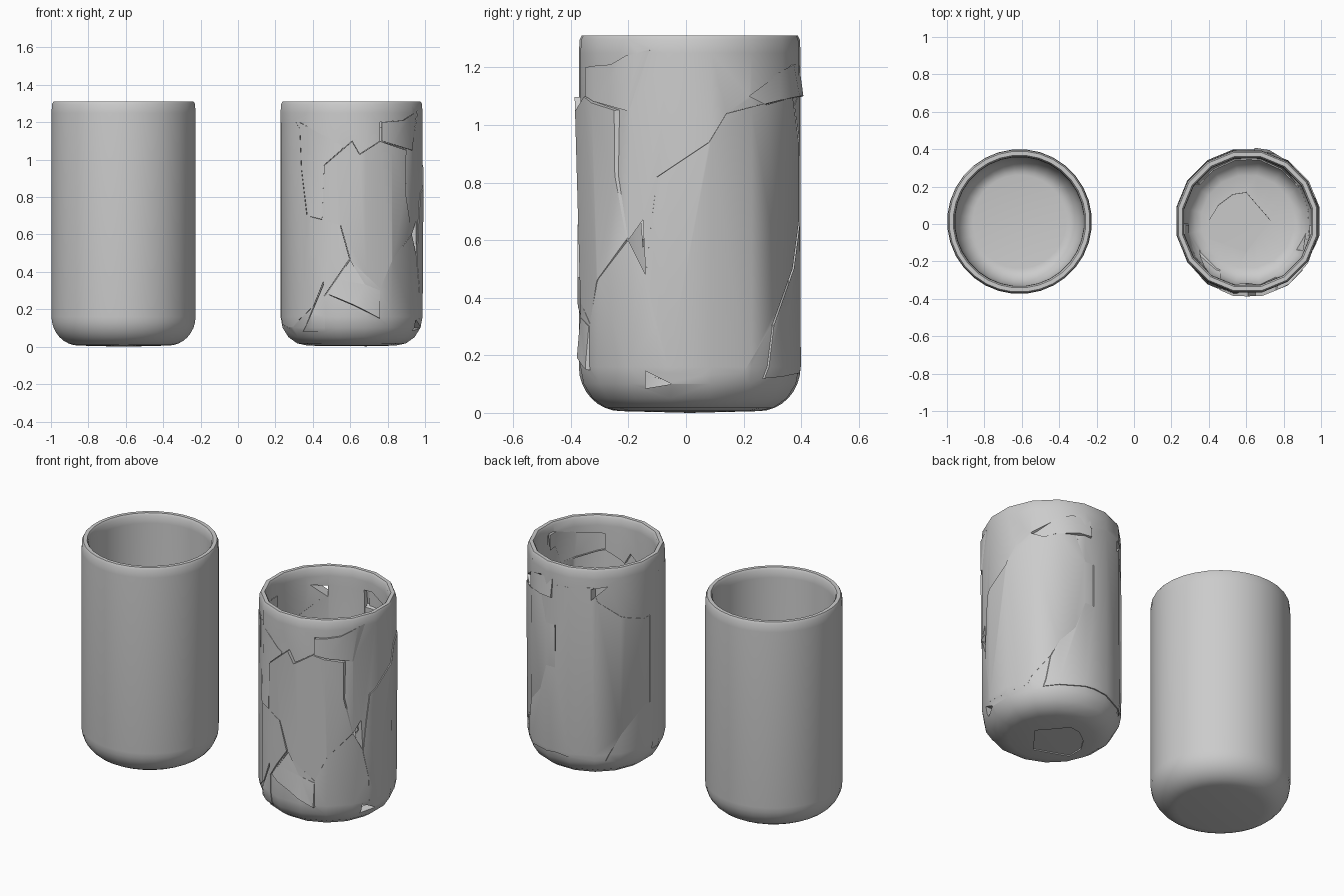
import bpy, bmesh, math, random
from mathutils import Matrix, Vector

if "Cube" in bpy.data.objects:
    bpy.data.objects.remove(bpy.data.objects["Cube"])

random.seed(4)
CY = 0.013
R, H = 0.387, 1.31


def link(name, bm):
    bmesh.ops.recalc_face_normals(bm, faces=bm.faces)
    me = bpy.data.meshes.new(name)
    bm.to_mesh(me)
    bm.free()
    ob = bpy.data.objects.new(name, me)
    bpy.context.collection.objects.link(ob)
    return ob


def corner(flat, radius, z_low, z_high, steps):
    """Rounded bottom corner as a quarter ellipse."""
    arc = [math.pi / 2 * i / steps for i in range(steps + 1)]
    return [(flat + (radius - flat) * math.sin(t), z_high - (z_high - z_low) * math.cos(t)) for t in arc]


def cup(name, cx, sides, steps):
    """Hollow cup with rounded base and a small bevelled rim."""
    wall = 0.042
    rim = [(R, H - 0.06), (R - 0.003, H - 0.013), (R - 0.01, H),
           (R - wall + 0.01, H), (R - wall + 0.002, H - 0.013), (R - wall, H - 0.06)]
    inner = corner(0.25, R - wall, 0.055, 0.2, steps)[::-1]
    profile = corner(0.24, R, 0.006, 0.16, steps) + rim + inner
    bm = bmesh.new()
    chain = [bm.verts.new((r, 0, z)) for r, z in [(0, 0)] + profile + [(0, 0.052)]]
    edges = [bm.edges.new(pair) for pair in zip(chain, chain[1:])]
    bmesh.ops.spin(bm, geom=chain + edges, cent=(0, 0, 0), axis=(0, 0, 1),
                   angle=2 * math.pi, steps=sides, use_duplicate=False)
    bmesh.ops.remove_doubles(bm, verts=bm.verts, dist=0.0005)
    bmesh.ops.rotate(bm, verts=bm.verts, cent=(0, 0, 0), matrix=Matrix.Rotation(math.pi / sides, 3, "Z"))
    bmesh.ops.translate(bm, verts=bm.verts, vec=(cx, CY, 0))
    return link(name, bm)


def jagged(pts):
    """Break long outline edges with small random steps."""
    out = []
    for p, q in zip(pts, pts[1:] + pts[:1]):
        p, q = Vector(p), Vector(q)
        out.append(p)
        if (q - p).length > 0.3:
            d = q - p
            out.append(p + d * 0.5 + Vector((-d.y, d.x)) * random.uniform(-0.08, 0.08))
    return out


def prism(view, pts):
    """Cutter: outline drawn in one view, swept from the cup axis outwards."""
    near, far, place = {
        "front": (-0.6, 0.0, lambda u, w, d: (u, d, w)),
        "back": (0.03, 0.6, lambda u, w, d: (u, d, w)),
        "right": (0.62, 1.2, lambda u, w, d: (d, u, w)),
        "top": (-0.1, 0.12, lambda u, w, d: (u, w, d))}[view]
    bm = bmesh.new()
    face = bm.faces.new([bm.verts.new(place(u, w, near)) for u, w in pts])
    end = bmesh.ops.extrude_face_region(bm, geom=[face], use_keep_orig=True)["geom"]
    shift = Vector(place(0, 0, far)) - Vector(place(0, 0, near))
    bmesh.ops.translate(bm, verts=[g for g in end if isinstance(g, bmesh.types.BMVert)], vec=shift)
    ob = link("cutter", bm)
    ob.hide_render = True
    return ob


def boolean(ob, cutter, op):
    m = ob.modifiers.new("cut", "BOOLEAN")
    m.operation, m.object, m.solver = op, cutter, "EXACT"
    bpy.context.view_layer.update()
    me = bpy.data.meshes.new_from_object(ob.evaluated_get(bpy.context.evaluated_depsgraph_get()))
    ob.modifiers.clear()
    ob.data = me


def split(name, view, pts, out=None, axis="X", deg=0.0):
    """Cut a shard off the body, then push and tilt it; no push leaves a gap."""
    cutter = prism(view, jagged(pts))
    if out is not None:
        piece = broken.copy()
        piece.data = broken.data.copy()
        piece.name = name
        bpy.context.collection.objects.link(piece)
        boolean(piece, cutter, "INTERSECT")
        vs = piece.data.vertices
        if len(vs):
            c = sum((v.co for v in vs), Vector()) / len(vs)
            push = {"front": (0, -out, 0), "back": (0, out, 0),
                    "right": (out, 0, 0), "top": (0, 0, out)}[view]
            piece.data.transform(Matrix.Translation(c + Vector(push))
                                 @ Matrix.Rotation(math.radians(deg), 4, axis)
                                 @ Matrix.Translation(-c))
        parts.append(piece)
    boolean(broken, cutter, "DIFFERENCE")
    bpy.data.objects.remove(cutter)


# Intact cup and coarser broken cup
intact = cup("intact_cup", -0.612, 32, 8)
broken = cup("broken_cup_body", 0.607, 16, 4)
parts = [intact, broken]

# Small missing chips
split("side_gap", "right", [(-0.2, 0.6), (-0.15, 0.67), (-0.14, 0.48)])
split("base_gap", "right", [(-0.14, 0.145), (-0.05, 0.1), (-0.14, 0.085)])
split("back_gap", "back", [(0.34, 1.2), (0.41, 1.19), (0.41, 1.12)])

# Front shards
split("lower_front_shard", "front",
      [(0.6, 0.46), (0.48, 0.28), (0.62, 0.22), (0.76, 0.15), (0.76, 0.3), (0.68, 0.33)], 0.006, "X", -5)
split("corner_shard", "front", [(0.35, 0.08), (0.46, 0.35), (0.46, 0.08)], 0.01, "Z", 4)
split("front_shard", "front",
      [(0.45, 0.68), (0.46, 0.97), (0.61, 1.1), (0.65, 1.03), (0.76, 1.1), (0.9, 1.05),
       (0.93, 0.6), (0.76, 0.31), (0.6, 0.47), (0.55, 0.65)], 0.01, "X", 1.6)
split("upper_left_shard", "front",
      [(0.34, 0.95), (0.37, 0.7), (0.45, 0.68), (0.56, 1.07), (0.33, 1.2)], 0.006, "X", -1.5)
split("left_shard", "front",
      [(0.15, 0.15), (0.28, 0.1), (0.6, 0.47), (0.55, 0.65), (0.31, 1.2), (0.15, 1.2)], 0.006, "Z", -1.2)
split("upper_right_shard", "front",
      [(0.76, 1.1), (0.76, 1.2), (0.88, 1.21), (0.96, 1.26), (0.93, 1.05)], 0.01, "Z", 3)

# Right side shards
split("side_tip_shard", "right", [(0.22, 1.1), (0.37, 1.21), (0.385, 1.1), (0.28, 1.07)], 0.012, "Z", -9)
split("side_shard", "right",
      [(-0.1, 0.82), (0.08, 0.94), (0.14, 1.04), (0.37, 1.1), (0.37, 0.5), (0.2, 0.14),
       (-0.1, 0.14), (-0.14, 0.47)], 0.003, "Y", 0.4)

# Back and floor shards
split("back_shard", "back",
      [(0.15, 0.9), (0.38, 1.11), (0.4, 1.2), (0.62, 1.18), (0.88, 0.95), (0.88, 0.12), (0.35, 0.12)],
      0.004, "X", 0.3)
split("floor_shard", "top",
      [(0.4, -0.08), (0.4, 0.02), (0.45, 0.1), (0.53, 0.16), (0.6, 0.17), (0.73, 0.02), (0.6, -0.15)],
      0.008, "X", 1)

# Smooth shading with crisp crack edges
for ob in parts:
    bpy.ops.object.select_all(action="DESELECT")
    ob.select_set(True)
    bpy.context.view_layer.objects.active = ob
    bpy.ops.object.shade_smooth_by_angle(angle=math.radians(32))
